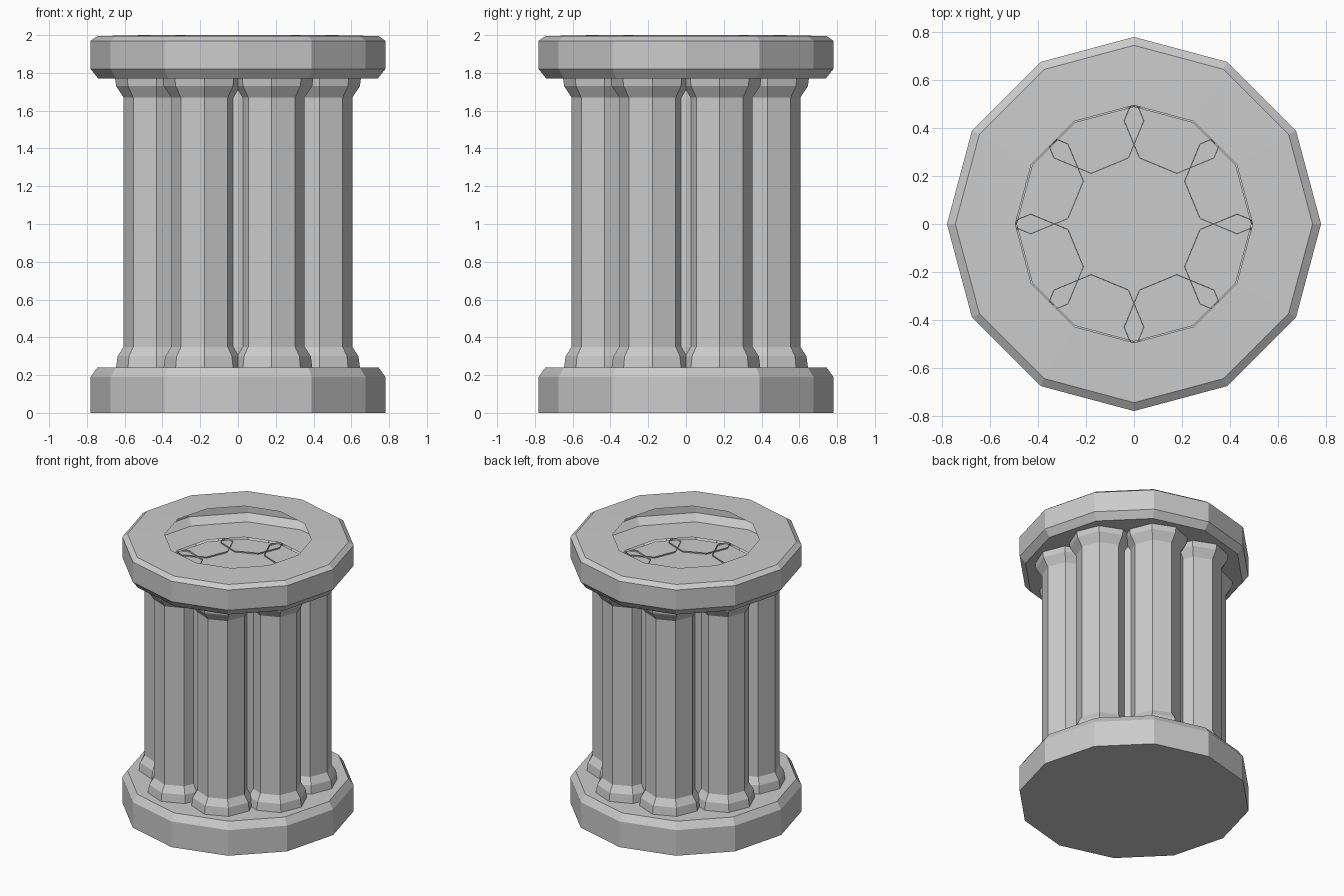
import bpy, bmesh, math

if "Cube" in bpy.data.objects:
    bpy.data.objects.remove(bpy.data.objects["Cube"])


def lathe(name, profile, sides, cap_start=False, cap_end=False, loc=(0, 0, 0)):
    """Spin (radius, z) points around z into a faceted object."""
    bm = bmesh.new()
    rings = []
    for r, z in profile:
        rings.append([bm.verts.new((r * math.cos(2 * math.pi * i / sides),
                                    r * math.sin(2 * math.pi * i / sides), z))
                      for i in range(sides)])
    for lo, hi in zip(rings, rings[1:]):
        for i in range(sides):
            j = (i + 1) % sides
            bm.faces.new((lo[i], lo[j], hi[j], hi[i]))
    if cap_start:
        bm.faces.new(rings[0][::-1])
    if cap_end:
        bm.faces.new(rings[-1])
    mesh = bpy.data.meshes.new(name)
    bm.to_mesh(mesh)
    bm.free()
    obj = bpy.data.objects.new(name, mesh)
    obj.location = loc
    bpy.context.collection.objects.link(obj)
    return obj


# Base slab with chamfered upper edge
lathe("base_slab", [(0.78, 0), (0.78, 0.19), (0.745, 0.24), (0.48, 0.24)], 12,
      cap_start=True)

# Hollow top slab, open in the middle
lathe("top_slab", [(0.495, 1.77), (0.74, 1.77), (0.78, 1.82), (0.78, 1.97),
                   (0.745, 1.995), (0.495, 2.0)], 12)

# Inner core between the columns, its top is the floor of the opening
lathe("core", [(0.49, 0.235), (0.49, 1.76)], 12, cap_end=True)

# Ring of eight flared octagonal columns
column = [(0.215, 0.24), (0.207, 0.30), (0.175, 0.35),
          (0.175, 1.67), (0.215, 1.73), (0.22, 1.77)]
for k in range(8):
    a = math.radians(22.5 + 45 * k)
    lathe(f"column_{k + 1}", column, 8,
          loc=(0.466 * math.cos(a), 0.466 * math.sin(a), 0))
